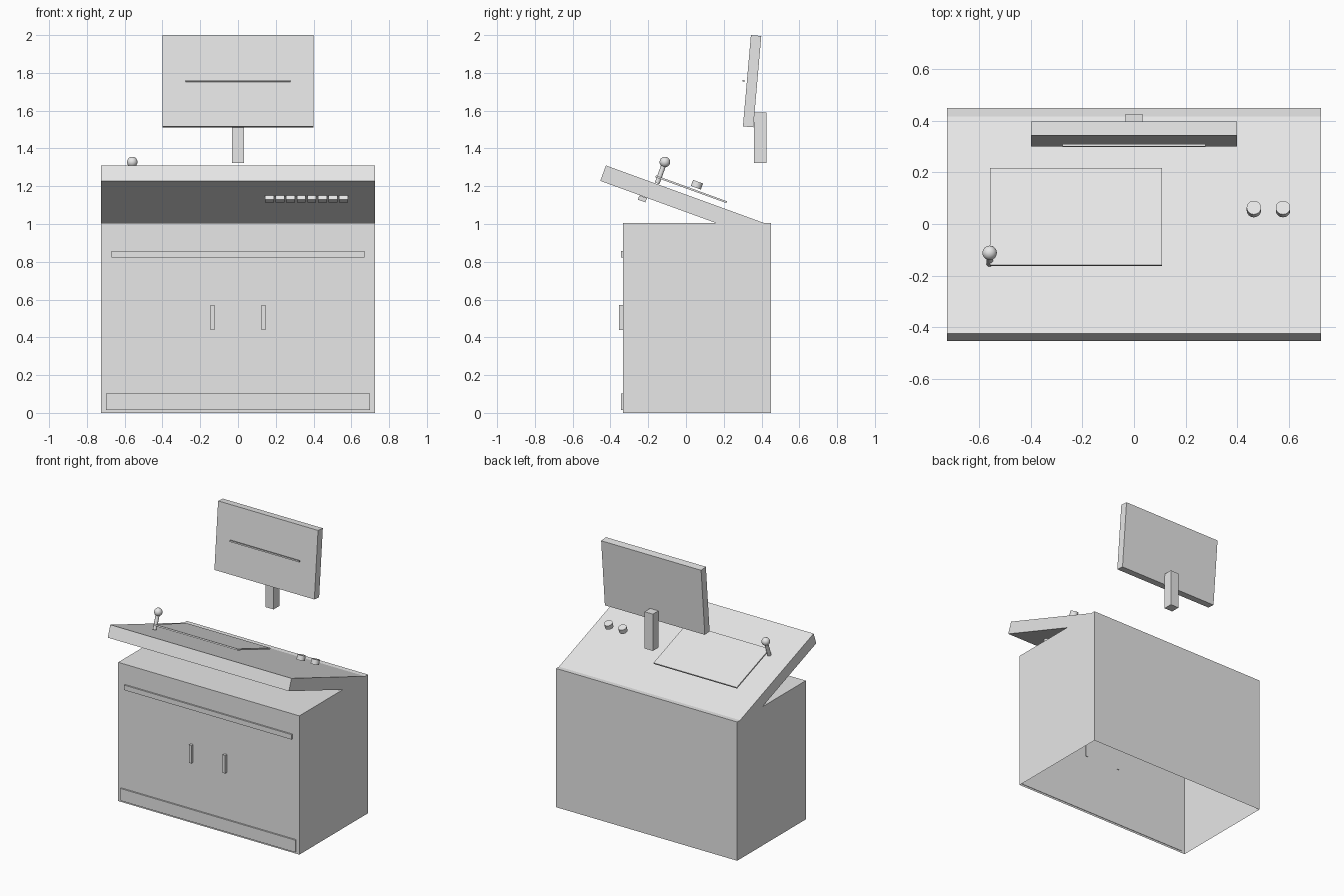
import bpy, bmesh, math
from mathutils import Vector, Matrix

if "Cube" in bpy.data.objects:
    bpy.data.objects.remove(bpy.data.objects["Cube"])

grey = bpy.data.materials.new("light_grey")
grey.diffuse_color = (0.8, 0.8, 0.8, 1)
grey.use_nodes = True
grey.node_tree.nodes["Principled BSDF"].inputs["Base Color"].default_value = grey.diffuse_color
TILT = math.radians(-20)          # slope of the console top


def finish(name, bm, loc, tilt, smooth=False):
    me = bpy.data.meshes.new(name)
    bm.to_mesh(me)
    bm.free()
    ob = bpy.data.objects.new(name, me)
    ob.location = loc
    ob.rotation_euler.x = tilt
    me.materials.append(grey)
    bpy.context.collection.objects.link(ob)
    if smooth:
        bpy.ops.object.select_all(action='DESELECT')
        ob.select_set(True)
        bpy.context.view_layer.objects.active = ob
        bpy.ops.object.shade_smooth_by_angle(angle=math.radians(40))
    return ob


def box(name, loc, size, tilt=0, open_bottom=False):
    bm = bmesh.new()
    bmesh.ops.create_cube(bm, size=1)
    bmesh.ops.scale(bm, vec=size, verts=bm.verts)
    if open_bottom:
        low = [f for f in bm.faces if f.normal.z < -0.9]
        bmesh.ops.delete(bm, geom=low, context='FACES')
    return finish(name, bm, loc, tilt)


def cylinder(name, loc, r, depth, tilt):
    bm = bmesh.new()
    bmesh.ops.create_cone(bm, cap_ends=True, segments=24, radius1=r, radius2=r, depth=depth)
    return finish(name, bm, loc, tilt, True)


# Cabinet, open underneath
box("cabinet", (0, 0.058, 0.502), (1.45, 0.784, 1.004), open_bottom=True)
box("kick_plate", (0, -0.338, 0.058), (1.40, 0.014, 0.088))
box("front_rail", (0, -0.338, 0.84), (1.34, 0.014, 0.036))
for side, x in (("left", -0.135), ("right", 0.135)):
    box(side + "_door_handle", (x, -0.343, 0.505), (0.02, 0.024, 0.13))

# Sloping console top, placed from its upper front edge
rot = Matrix.Rotation(TILT, 3, 'X')
edge = Vector((0, -0.424, 1.31))
box("console_top", edge + rot @ Vector((0, 0.45, -0.0435)), (1.45, 0.9, 0.087), TILT)
box("control_plate", (-0.225, 0.027, 1.184), (0.666, 0.4, 0.01), TILT)

# Row of keys under the front lip
for i in range(8):
    box(f"key_{i + 1}", (0.167 + i * 0.0559, -0.231, 1.133), (0.047, 0.042, 0.024), TILT)

# Lever and knobs
ball = Vector((-0.56, -0.112, 1.328))
cylinder("lever_stick", ball + rot @ Vector((0, 0, -0.06)), 0.013, 0.12, TILT)
bm = bmesh.new()
bmesh.ops.create_uvsphere(bm, u_segments=24, v_segments=14, radius=0.028)
finish("lever_ball", bm, ball, TILT, True)
for i, x in enumerate((0.465, 0.578)):
    cylinder(f"knob_{i + 1}", (x, 0.058, 1.208), 0.028, 0.034, TILT)

# Monitor on its post
box("monitor_post", (0, 0.393, 1.457), (0.066, 0.066, 0.266))
box("monitor", (0, 0.35, 1.756), (0.8, 0.055, 0.485), math.radians(-5))
box("monitor_bar", (0, 0.305, 1.758), (0.556, 0.01, 0.01), math.radians(-5))
